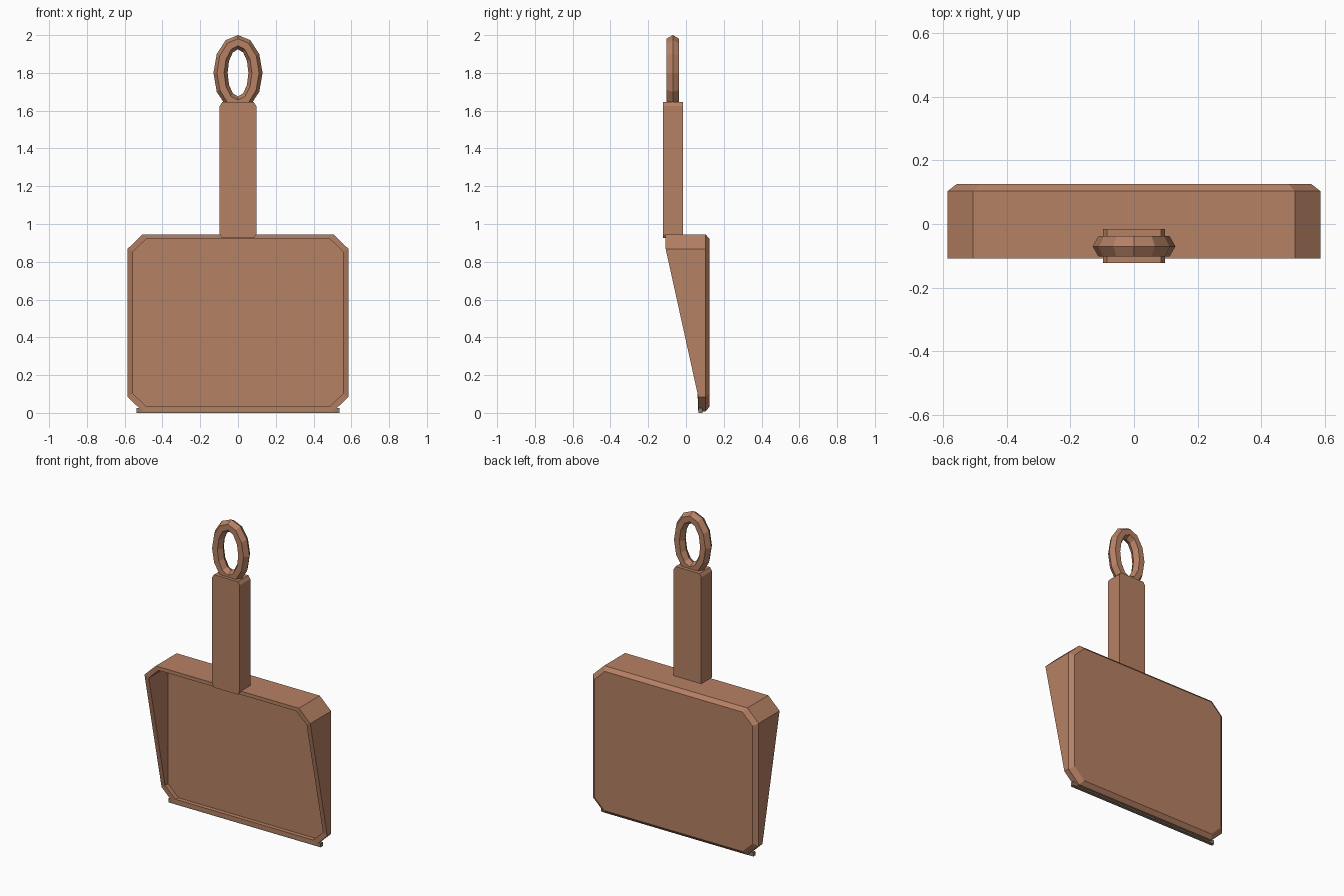
import bpy, bmesh
from math import sin, cos, tau

if "Cube" in bpy.data.objects:
    bpy.data.objects.remove(bpy.data.objects["Cube"])


def make_material(name, rgb):
    mat = bpy.data.materials.new(name)
    mat.use_nodes = True
    mat.diffuse_color = (*rgb, 1)
    mat.node_tree.nodes["Principled BSDF"].inputs["Base Color"].default_value = (*rgb, 1)
    return mat


def loft(name, rings, mat, closed=False):
    """Join rings of points with quads; cap the ends unless the loft is closed."""
    bm = bmesh.new()
    loops = [[bm.verts.new(p) for p in ring] for ring in rings]
    pairs = list(zip(loops, loops[1:]))
    if closed:
        pairs.append((loops[-1], loops[0]))
    else:
        bm.faces.new(loops[0])
        bm.faces.new(loops[-1])
    for a, b in pairs:
        for i in range(len(a)):
            j = (i + 1) % len(a)
            bm.faces.new((a[i], a[j], b[j], b[i]))
    bmesh.ops.recalc_face_normals(bm, faces=bm.faces)
    mesh = bpy.data.meshes.new(name)
    bm.to_mesh(mesh)
    bm.free()
    mesh.materials.append(mat)
    obj = bpy.data.objects.new(name, mesh)
    bpy.context.collection.objects.link(obj)
    return obj


def chamfered(hx, low, high, cx, cz, depth):
    """Rectangle with cut corners in the xz plane; depth gives y for each z."""
    right = [(hx - cx, low), (hx, low + cz), (hx, high - cz), (hx - cx, high)]
    outline = right + [(-x, z) for x, z in reversed(right)]
    return [(x, depth(z), z) for x, z in outline]


def rim_depth(z):
    """The rim slopes back from the tall top to the shallow lower lip."""
    t = min(max((z - 0.085) / 0.785, 0), 1)
    return 0.065 - 0.173 * t


copper = make_material("copper brown", (0.47, 0.22, 0.128))
rubber = make_material("dull tan grey", (0.25, 0.21, 0.15))

# Hollow pan: back plate, chamfer, outer wall, rim, inner wall and floor
OUTER = (0.585, 0.008, 0.945, 0.08, 0.077)
INNER = (0.557, 0.033, 0.922, 0.072, 0.07)
loft("pan", [
    chamfered(*INNER, lambda z: 0.125),
    chamfered(*OUTER, lambda z: 0.103),
    chamfered(*OUTER, rim_depth),
    chamfered(*INNER, rim_depth),
    chamfered(*INNER, lambda z: 0.092),
], copper)

# Thin strip along the lower lip
loft("lip_strip", [
    [(x, y, z) for x, z in ((-0.537, 0), (0.537, 0), (0.537, 0.025), (-0.537, 0.025))]
    for y in (0.066, 0.088)
], rubber)

# Upright handle with cut corners
HANDLE = (0.097, 0.925, 1.645, 0.013, 0.02)
loft("handle", [chamfered(*HANDLE, lambda z, y=y: y) for y in (-0.122, -0.015)], copper)

# Oval hanging ring with a six-sided section
ring = []
for i in range(12):
    a = tau * i / 12
    section = []
    for j in range(6):
        b = tau * j / 6
        r = 0.0375 * cos(b)
        section.append(((0.0925 + r) * cos(a), -0.07 + 0.0375 * sin(b),
                        1.8 + (0.1625 + r) * sin(a)))
    ring.append(section)
loft("hanging_ring", ring, copper, closed=True)
